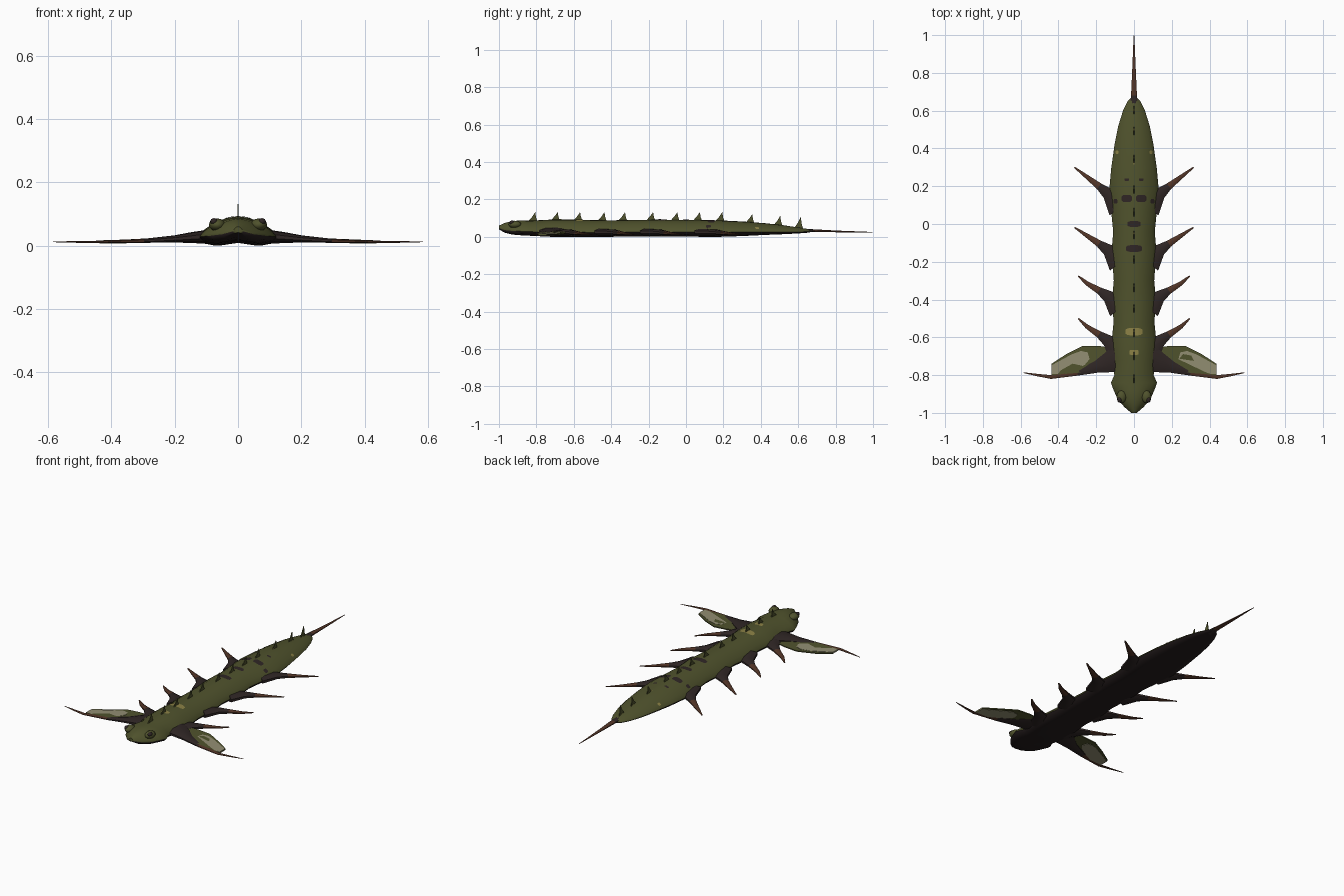
import bpy, bmesh, math
from mathutils import Vector

if "Cube" in bpy.data.objects:
    bpy.data.objects.remove(bpy.data.objects["Cube"])


def mat(name, rgb):
    m = bpy.data.materials.new(name)
    m.diffuse_color = (*rgb, 1)
    m.use_nodes = True
    m.node_tree.nodes["Principled BSDF"].inputs["Base Color"].default_value = m.diffuse_color
    return m


GREEN = mat("olive green", (0.08, 0.086, 0.026))
BELLY = mat("dark belly", (0.018, 0.012, 0.012))
DARK = mat("dark brown", (0.028, 0.019, 0.018))
BROWN = mat("rust brown", (0.085, 0.035, 0.02))
PALE = mat("pale grey", (0.29, 0.27, 0.17))
YELLOW = mat("mustard", (0.26, 0.22, 0.06))


def make(name, verts, faces, mats, idx=None, angle=None):
    me = bpy.data.meshes.new(name)
    me.from_pydata(verts, [], faces)
    for m in mats:
        me.materials.append(m)
    for i, p in enumerate(me.polygons):
        p.material_index = idx[i] if idx else 0
    bm = bmesh.new()
    bm.from_mesh(me)
    bmesh.ops.recalc_face_normals(bm, faces=bm.faces)
    bm.to_mesh(me)
    bm.free()
    ob = bpy.data.objects.new(name, me)
    bpy.context.collection.objects.link(ob)
    if angle:
        bpy.context.view_layer.objects.active = ob
        ob.select_set(True)
        bpy.ops.object.shade_smooth_by_angle(angle=math.radians(angle))
        ob.select_set(False)
    return ob


# Body stations: y, half width, bottom z, top z
ST = [(-1.0, .015, .04, .06), (-.97, .05, .022, .074), (-.93, .085, .012, .084),
      (-.88, .108, .008, .088), (-.84, .122, .006, .086), (-.80, .104, .004, .088),
      (-.72, .118, 0, .092), (-.62, .118, 0, .092), (-.52, .108, 0, .09),
      (-.40, .116, 0, .088), (-.30, .107, .003, .09), (-.14, .118, .003, .092),
      (-.04, .110, .003, .09), (.08, .122, 0, .09), (.18, .131, 0, .088),
      (.30, .12, .004, .082), (.42, .103, .01, .073), (.52, .083, .014, .062),
      (.60, .058, .018, .05), (.65, .034, .022, .042), (.67, .014, .026, .036)]
# Half cross-section: fraction of width, fraction of height
PROF = [(0, 1), (.22, .97), (.45, .88), (.65, .74), (.84, .55), (.96, .38),
        (1, .27), (.9, .1), (.55, 0), (0, .1)]


def station(y):
    for a, b in zip(ST, ST[1:]):
        if y <= b[0]:
            t = (y - a[0]) / (b[0] - a[0])
            return [p + (q - p) * t for p, q in zip(a, b)]
    return ST[-1]


def top_z(x, y):
    _, w, lo, hi = station(y)
    f = min(abs(x) / w, .999)
    for a, b in zip(PROF, PROF[1:]):
        if f <= b[0]:
            return lo + (hi - lo) * (a[1] + (b[1] - a[1]) * (f - a[0]) / (b[0] - a[0]))


# Body: olive above, dark below the widest line
verts, faces, idx = [], [], []
ring = PROF + [(-x, z) for x, z in PROF[-2:0:-1]]
n = len(ring)
for y, w, lo, hi in ST:
    verts += [(x * w, y, lo + z * (hi - lo)) for x, z in ring]
for s in range(len(ST) - 1):
    for k in range(n):
        j = (k + 1) % n
        faces.append((s * n + k, s * n + j, s * n + n + j, s * n + n + k))
        idx.append(1 if (ring[k][1] + ring[j][1]) / 2 < .3 else 0)
faces += [tuple(range(n)), tuple(range((len(ST) - 1) * n, len(ST) * n))]
idx += [0, 0]
make("body", verts, faces, [GREEN, BELLY], idx, 50)


def limb(name, pts, mats, idx_rule):
    """Tapered tube through (x, y, z, half width, half height)."""
    vs, fs, ix, sides = [], [], [], 8
    for i, (x, y, z, w, h) in enumerate(pts):
        a, b = pts[max(i - 1, 0)], pts[min(i + 1, len(pts) - 1)]
        d = Vector((b[0] - a[0], b[1] - a[1])).normalized()
        for k in range(sides):
            t = 2 * math.pi * (k + .5) / sides
            vs.append((x - d.y * w * math.cos(t), y + d.x * w * math.cos(t), z + h * math.sin(t)))
    for i in range(len(pts) - 1):
        for k in range(sides):
            j = (k + 1) % sides
            fs.append((i * sides + k, i * sides + j, (i + 1) * sides + j, (i + 1) * sides + k))
            ix.append(idx_rule(i, k < sides // 2 - 1 or k == sides - 1))
    fs += [tuple(range(sides)), tuple(range(len(vs) - sides, len(vs)))]
    ix += [ix[0], ix[-1]]
    return make(name, vs, fs, mats, ix, 40)


def plate(name, outline, zf, thick, m):
    """Thin plate following a height function."""
    k = len(outline)
    vs = [(x, y, zf(x, y) + s * thick / 2) for s in (-1, 1) for x, y in outline]
    fs = [tuple(range(k)), tuple(range(k, 2 * k))]
    fs += [(i, (i + 1) % k, k + (i + 1) % k, k + i) for i in range(k)]
    return make(name, vs, fs, [m])


def fin_z(x, y):
    return .03 - .018 * min((abs(x) - .1) / .25, 1)


for s, side in ((1, "right"), (-1, "left")):
    # Side spikes: base y, tip x, tip y
    for i, (y, tx, ty) in enumerate([(.10, .315, .30), (-.19, .315, -.018),
                                     (-.43, .295, -.275), (-.67, .295, -.50)]):
        dy = ty - y
        limb(f"{side}_spike_{i + 1}",
             [(s * .08, y - .02, .025, .065, .02), (s * .135, y + dy * .30, .023, .036, .016),
              (s * .185, y + dy * .50, .02, .020, .011), (s * .25, y + dy * .75, .015, .012, .006),
              (s * tx, ty, .012, .004, .002)],
             [GREEN, DARK, BROWN], lambda i, up: 1 if i < 2 else 2)
    # Front fin: membrane, pale patch, bony leading edge with claw
    plate(f"{side}_fin_membrane", [(s * x, y) for x, y in
          [(.09, -.66), (.19, -.645), (.27, -.645), (.36, -.69), (.437, -.74),
           (.437, -.80), (.30, -.79), (.10, -.77)]], fin_z, .006, GREEN)
    plate(f"{side}_fin_patch", [(s * x, y) for x, y in
          [(.245, -.68), (.28, -.672), (.33, -.69), (.437, -.748), (.437, -.795),
           (.36, -.792), (.31, -.77), (.26, -.745), (.235, -.715)]], fin_z, .0095, PALE)
    limb(f"{side}_fin_bone",
         [(s * .07, -.71, .032, .085, .022), (s * .14, -.735, .028, .057, .016),
          (s * .20, -.757, .022, .034, .011), (s * .30, -.787, .015, .017, .007),
          (s * .44, -.81, .012, .011, .004), (s * .51, -.80, .012, .007, .003),
          (s * .585, -.787, .012, .002, .001)],
         [DARK, BROWN], lambda i, up: 0 if i < 3 else 1)
    # Eyes and lids
    for nm, r, p, m in (("lid", (.026, .034, .02), (.066, -.915, .066), GREEN),
                        ("eye", (.012, .016, .011), (.076, -.93, .076), DARK)):
        bpy.ops.mesh.primitive_uv_sphere_add(segments=12, ring_count=8, location=(s * p[0], p[1], p[2]))
        ob = bpy.context.object
        ob.name = f"{side}_{nm}"
        ob.scale = r
        ob.data.materials.append(m)
        bpy.ops.object.shade_smooth()
        ob.select_set(False)

# Tail stinger
limb("tail_stinger", [(0, .63, .033, .022, .012), (0, .68, .033, .017, .008),
                      (0, .80, .029, .011, .005), (0, .998, .025, .002, .001)],
     [DARK, BROWN], lambda i, up: 0 if i < 1 else 1)

# Thin back fins
for i, y in enumerate([-.81, -.69, -.57, -.44, -.33, -.18, -.05, .07, .19, .35, .50, .61]):
    z = top_z(0, y)
    h = .132 if y < .3 else .12 - (y - .35) * .05
    o = [(y - .035, z - .006), (y - .012, z + (h - z) * .45), (y + .004, h),
         (y + .008, z + (h - z) * .4), (y + .016, z - .006)]
    vs = [(x, a, b) for x in (-.002, .002) for a, b in o]
    fs = [(0, 1, 2, 3, 4), (5, 6, 7, 8, 9)] + [(k, (k + 1) % 5, 5 + (k + 1) % 5, 5 + k) for k in range(5)]
    make(f"back_fin_{i + 1}", vs, fs, [GREEN])


def spot(name, cx, cy, w, h, m):
    """Octagonal marking draped over the back."""
    vs, fs, c = [], [], 8
    for i in range(c + 1):
        x = cx + w * (i / c - .5)
        e = h / 2 * (.55 if i in (0, c) else .9 if i in (1, c - 1) else 1)
        for j in range(4):
            y = cy + e * (j / 1.5 - 1)
            vs.append((x, y, top_z(x, y) + .002))
    for i in range(c):
        for j in range(3):
            a = i * 4 + j
            fs.append((a, a + 4, a + 5, a + 1))
    make(name, vs, fs, [m])


# Markings along the back
for i, (x, y, w, h) in enumerate([(0, 0, .07, .03), (0, -.13, .085, .035)]):
    spot(f"dark_spot_{i + 1}", x, y, w, h, DARK)
for i, (x, y, w, h) in enumerate([(0, -.57, .092, .038), (0, -.68, .05, .028)]):
    spot(f"yellow_spot_{i + 1}", x, y, w, h, YELLOW)
for s, side in ((1, "right"), (-1, "left")):
    spot(f"{side}_dark_blotch", s * .038, .135, .055, .038, DARK)
    spot(f"{side}_dark_dot", s * .038, .235, .024, .014, DARK)
    spot(f"{side}_flank_dot", s * .098, .12, .02, .025, DARK)
    spot(f"{side}_yellow_dot", s * .09, .38, .014, .02, YELLOW)
for i, y in enumerate([.60, .50, .325, -.05]):
    spot(f"yellow_tick_{i + 1}", 0, y, .008, .018, YELLOW)
